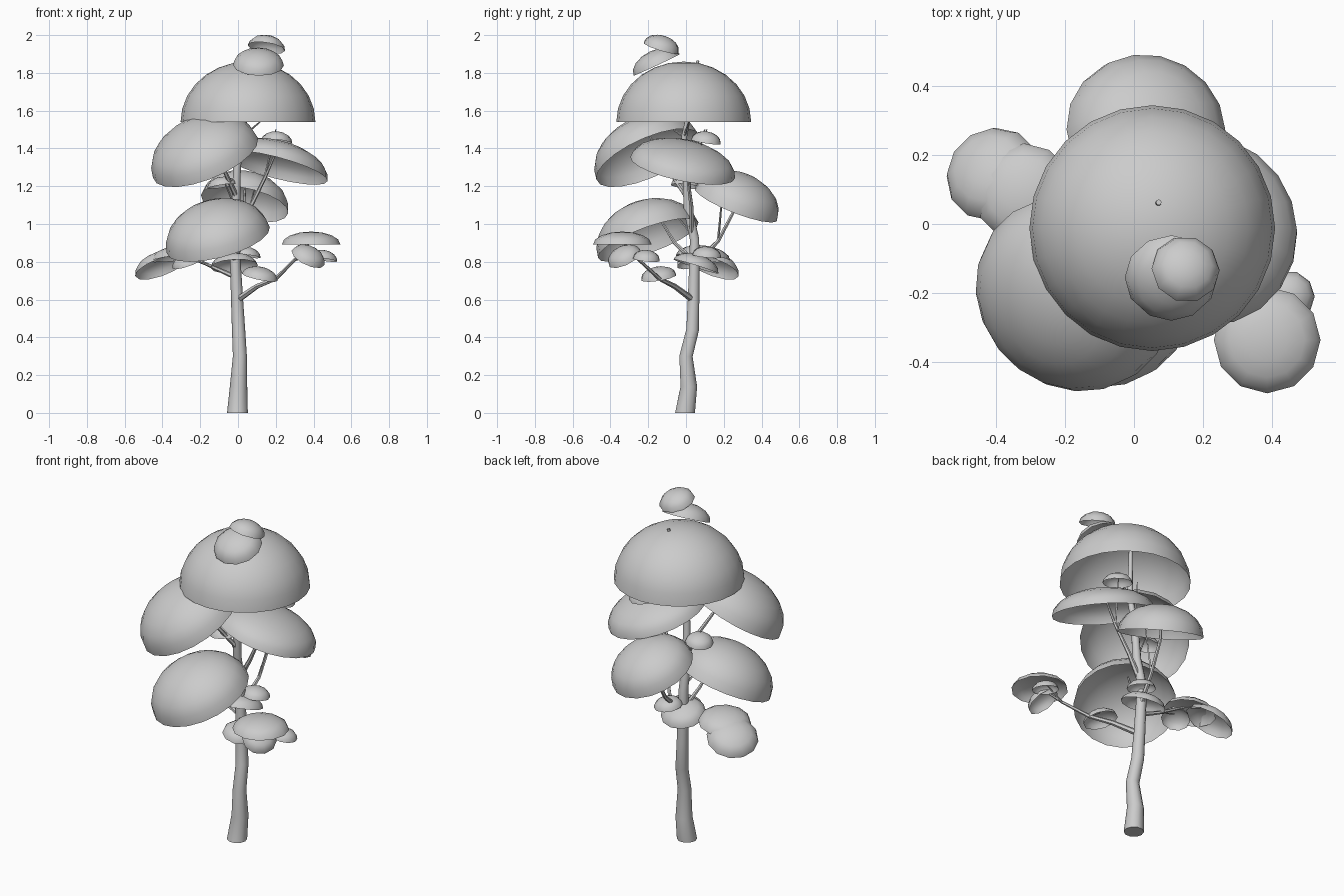
import bpy, bmesh, math
from mathutils import Vector

if "Cube" in bpy.data.objects:
    bpy.data.objects.remove(bpy.data.objects["Cube"])


def finish(name, bm, angle):
    mesh = bpy.data.meshes.new(name)
    bm.to_mesh(mesh)
    bm.free()
    ob = bpy.data.objects.new(name, mesh)
    bpy.context.collection.objects.link(ob)
    bpy.ops.object.select_all(action='DESELECT')
    ob.select_set(True)
    bpy.context.view_layer.objects.active = ob
    bpy.ops.object.shade_smooth_by_angle(angle=math.radians(angle))


def dome(name, center, r, h, axis=(0, 0, 1), sides=12):
    """Open half-ellipsoid shell; the rim is centred on `center`."""
    bm = bmesh.new()
    rot = Vector((0, 0, 1)).rotation_difference(Vector(axis).normalized())
    rows = max(4, sides // 4 + 1)
    place = lambda x, y, z: bm.verts.new(Vector(center) + rot @ Vector((x, y, z)))
    rings = []
    for j in range(rows):
        t = math.pi / 2 * j / rows
        rings.append([place(r * math.cos(t) * math.cos(2 * math.pi * i / sides),
                            r * math.cos(t) * math.sin(2 * math.pi * i / sides),
                            h * math.sin(t)) for i in range(sides)])
    for lo, hi in zip(rings, rings[1:]):
        for i in range(sides):
            k = (i + 1) % sides
            bm.faces.new((lo[i], lo[k], hi[k], hi[i]))
    tip = place(0, 0, h)
    for i in range(sides):
        bm.faces.new((rings[-1][i], rings[-1][(i + 1) % sides], tip))
    finish(name, bm, 50)


def limb(name, pts, sides=6):
    """Tapered tube through (x, y, z, radius) points."""
    bm = bmesh.new()
    pos = [Vector(p[:3]) for p in pts]
    rings = []
    for n, p in enumerate(pos):
        d = pos[min(n + 1, len(pos) - 1)] - pos[max(n - 1, 0)]
        if name == "trunk" and n == 0:
            d = Vector((0, 0, 1))
        rot = Vector((0, 0, 1)).rotation_difference(d.normalized())
        rings.append([bm.verts.new(p + rot @ Vector((
            pts[n][3] * math.cos(2 * math.pi * i / sides),
            pts[n][3] * math.sin(2 * math.pi * i / sides), 0))) for i in range(sides)])
    for lo, hi in zip(rings, rings[1:]):
        for i in range(sides):
            k = (i + 1) % sides
            bm.faces.new((lo[i], lo[k], hi[k], hi[i]))
    bm.faces.new(rings[0][::-1])
    bm.faces.new(rings[-1])
    finish(name, bm, 50)


# Trunk
limb("trunk", [
    (-.003, -.005, 0, .055), (.003, .015, .14, .046), (.01, .0, .3, .037),
    (.003, .035, .44, .035), (-.005, .04, .6, .032), (-.015, .045, .82, .028),
    (-.015, .045, .92, .026), (-.012, .01, 1.08, .024), (-.005, .0, 1.3, .02),
    (.02, -.01, 1.46, .016), (.05, .03, 1.65, .012), (.072, .063, 1.865, .008)], 10)

# Main branches
limb("low_right_branch", [(0, .035, .6, .018), (.1, -.06, .67, .014), (.2, -.14, .71, .011),
                          (.3, -.25, .81, .008), (.38, -.33, .9, .004)])
limb("back_branch", [(-.01, .045, .78, .016), (.02, .17, .91, .011),
                     (.03, .26, 1.08, .009), (.04, .28, 1.24, .004)])
limb("right_branch", [(-.01, .03, .95, .016), (.06, .03, 1.08, .012),
                      (.14, .01, 1.24, .009), (.21, .0, 1.4, .004)])
limb("front_left_branch", [(-.015, .045, .8, .014), (-.05, -.06, .9, .01),
                           (-.1, -.17, 1.08, .005)])
limb("upper_left_branch", [(-.01, .0, 1.15, .014), (-.08, -.1, 1.3, .01),
                           (-.17, -.2, 1.48, .005)])
limb("left_branch", [(-.015, .045, .72, .014), (-.13, .05, .77, .01),
                     (-.28, .1, .84, .006), (-.36, .13, .85, .003)])

# Thin twigs
twigs = [
    ((.2, -.14, .71), (.12, -.145, .765)), ((.3, -.25, .81), (.45, -.21, .85)),
    ((.14, .01, 1.24), (.2, .11, 1.5)), ((.02, -.01, 1.46), (.14, .02, 1.56)),
    ((.02, -.01, 1.46), (0, -.15, 1.56)), ((.02, .17, .91), (.1, .2, 1.24)),
    ((-.02, .03, .95), (-.12, -.1, 1.1)), ((-.005, 0, 1.3), (.06, .1, 1.5)),
    ((-.13, .05, .77), (-.26, .03, .82)), ((-.01, .01, 1.08), (-.08, 0, 1.24)),
]
for n, (a, b) in enumerate(twigs):
    limb(f"twig_{n + 1}", [(*a, .007), (*b, .003)], 4)

# Large foliage domes
dome("crown_dome", (.053, -.012, 1.54), .357, .32, sides=24)
dome("upper_left_dome", (-.172, -.2, 1.35), .298, .21, (-.35, -.38, .85), 20)
dome("upper_right_dome", (.2, -.018, 1.298), .283, .138, (.25, .2, .95), 20)
dome("back_dome", (.035, .265, 1.105), .236, .167, (.2, .36, .91), 18)
dome("front_left_dome", (-.105, -.2, .915), .282, .21, (-.24, -.33, .91), 20)

# Small foliage domes
dome("lower_top_tuft", (.108, -.155, 1.842), .135, .08, (.02, -.42, .9))
dome("upper_top_tuft", (.15, -.132, 1.932), .1, .066, (.15, .29, .94), 10)
dome("inner_right_tuft", (.205, .105, 1.435), .083, .055, (.1, .15, .97), 10)
dome("inner_left_tuft", (-.085, -.005, 1.2), .078, .05, (-.15, .1, .95), 10)
dome("trunk_tuft", (-.02, .052, .775), .125, .065, (-.05, .3, .95))
dome("trunk_back_tuft", (.04, .11, .83), .08, .05, (.1, .1, .95), 10)
dome("left_outer_tuft", (-.41, .145, .77), .142, .075, (-.32, .32, .88))
dome("left_inner_tuft", (-.32, .09, .82), .145, .065, (-.12, .1, .97))
dome("left_small_tuft", (-.27, .03, .79), .08, .05, (-.3, -.2, .9), 10)
dome("low_right_tuft", (.115, -.145, .718), .097, .055, (.2, -.15, .95), 10)
dome("right_flat_tuft", (.387, -.337, .892), .155, .068)
dome("right_tilted_tuft", (.37, -.325, .82), .095, .06, (.4, -.4, .82), 10)
dome("right_outer_tuft", (.452, -.21, .812), .074, .05, (.15, .1, .97), 10)
